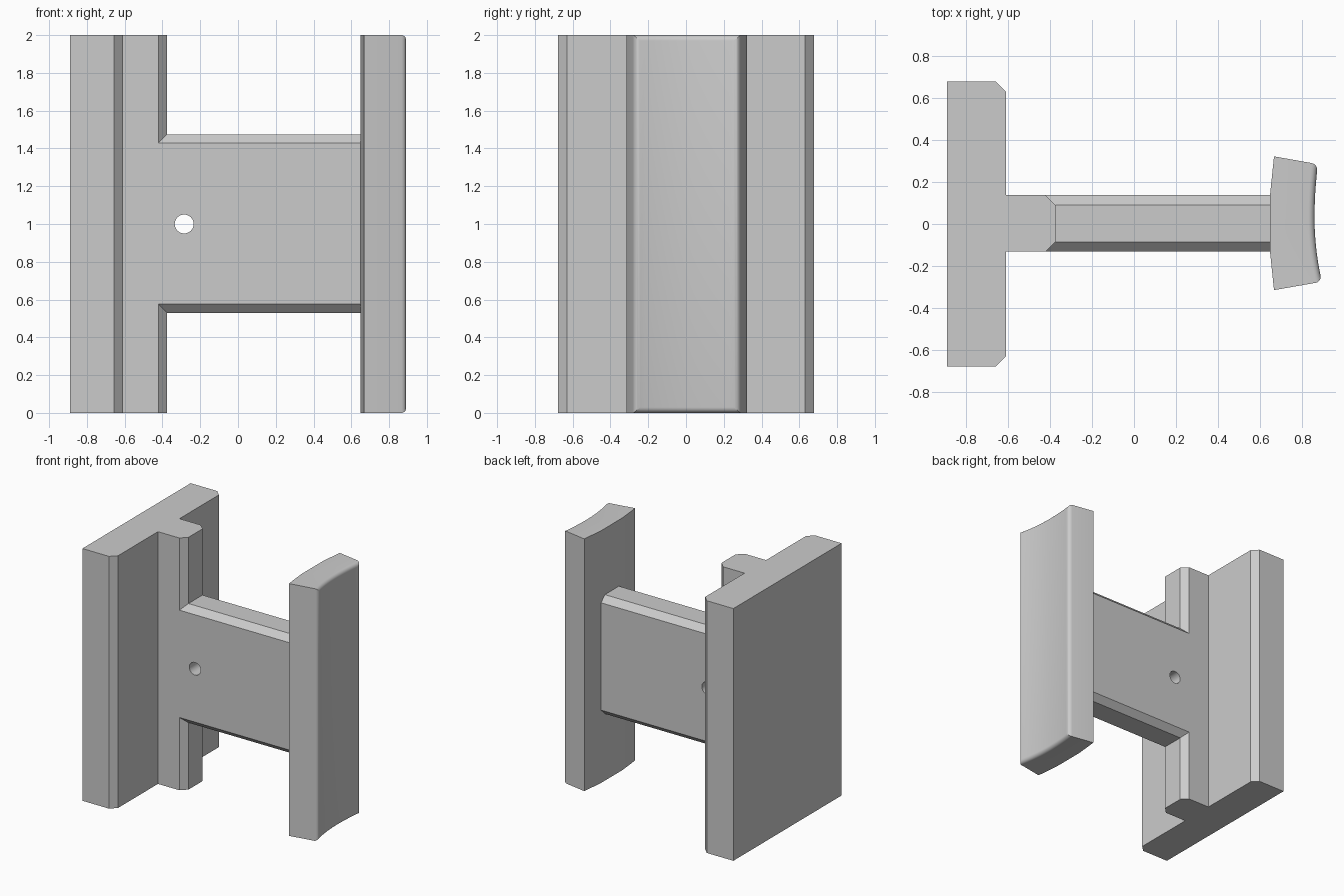
import bpy
import bmesh

if "Cube" in bpy.data.objects:
    bpy.data.objects.remove(bpy.data.objects["Cube"], do_unlink=True)

HEIGHT = 2.0
CHAMFER = 0.047

grey = bpy.data.materials.new("plain_grey")
grey.use_nodes = True
grey.diffuse_color = (0.6, 0.6, 0.6, 1)
grey.node_tree.nodes["Principled BSDF"].inputs["Base Color"].default_value = grey.diffuse_color


def loft(rings):
    """Skin matching rings of points and cap both ends."""
    bm = bmesh.new()
    loops = [[bm.verts.new(p) for p in ring] for ring in rings]
    for a, b in zip(loops, loops[1:]):
        for i in range(len(a)):
            j = (i + 1) % len(a)
            bm.faces.new((a[i], a[j], b[j], b[i]))
    bm.faces.new(loops[0])
    bm.faces.new(loops[-1])
    bmesh.ops.recalc_face_normals(bm, faces=bm.faces)
    return bm


def upright(profile):
    return loft([[(x, y, z) for x, y in profile] for z in (0, HEIGHT)])


def finish(bm, name):
    mesh = bpy.data.meshes.new(name)
    bm.to_mesh(mesh)
    bm.free()
    mesh.materials.append(grey)
    obj = bpy.data.objects.new(name, mesh)
    bpy.context.collection.objects.link(obj)
    return obj


def select_only(obj):
    bpy.ops.object.select_all(action="DESELECT")
    obj.select_set(True)
    bpy.context.view_layer.objects.active = obj


# Wide base plate with two chamfered inner corners
plate_back, plate_front, half = -0.89, -0.61, 0.678
finish(upright([(plate_back, -half), (plate_front - CHAMFER, -half),
                (plate_front, CHAMFER - half), (plate_front, half - CHAMFER),
                (plate_front - CHAMFER, half), (plate_back, half)]), "base_plate")


# Full-height rib and shorter web in one T shape, chamfered along its free edges
def web_ring(y, inset):
    rib, low, high, end = -0.375 - inset, 0.53 + inset, 1.475 - inset, 0.655
    outline = [(plate_front, 0), (rib, 0), (rib, low), (end, low),
               (end, high), (rib, high), (rib, HEIGHT), (plate_front, HEIGHT)]
    return [(x, y, z) for x, z in outline]


front, back = -0.132, 0.138
web = finish(loft([web_ring(front, CHAMFER), web_ring(front + CHAMFER, 0),
                   web_ring(back - CHAMFER, 0), web_ring(back, CHAMFER)]), "rib_and_web")

# Round cross hole
bpy.ops.mesh.primitive_cylinder_add(vertices=32, radius=0.05, depth=1,
                                    location=(-0.285, 0, 1), rotation=(1.570796, 0, 0))
cutter = bpy.context.object
cutter.name = "hole_cutter"
cutter.hide_render = True
cut = web.modifiers.new("hole", "BOOLEAN")
cut.object = cutter
cut.operation = "DIFFERENCE"
cut.solver = "EXACT"
select_only(web)
bpy.ops.object.modifier_apply(modifier=cut.name)
bpy.data.objects.remove(cutter, do_unlink=True)
bpy.ops.object.shade_smooth_by_angle(angle=0.5)

# Grip pad with a shallow dished outer face
STEPS = 20
dish = []
for i in range(STEPS + 1):
    y = -0.275 + 0.56 * i / STEPS
    bend = 0.25 if y > 0.03 else 0.375
    dish.append((0.86 + bend * (y - 0.03) ** 2, y))
bm = upright([(0.648, back), (0.648, front), (0.667, -0.315)] + dish + [(0.667, 0.322)])

# Round the whole border of the dished face
dished = {f for f in bm.faces if abs(f.normal.z) < 0.5 and f.normal.x > 0.8}
border = [e for e in bm.edges if sum(f in dished for f in e.link_faces) == 1]
bmesh.ops.bevel(bm, geom=border, offset=0.03, offset_type="OFFSET",
                segments=5, profile=0.5, affect="EDGES", clamp_overlap=False)
bmesh.ops.recalc_face_normals(bm, faces=bm.faces)
pad = finish(bm, "grip_pad")
select_only(pad)
bpy.ops.object.shade_smooth_by_angle(angle=0.5)
